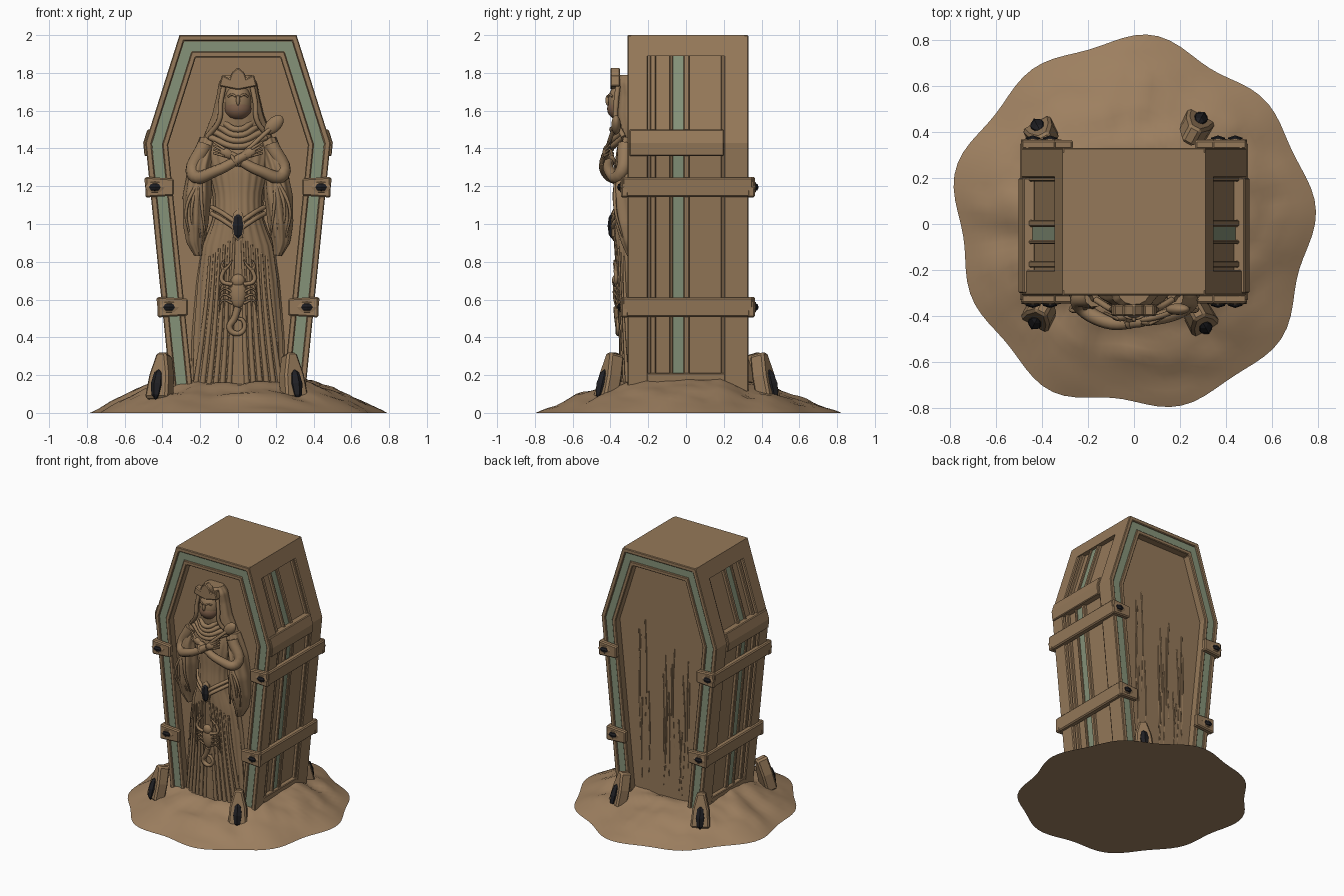
import bpy, bmesh, math, random
from mathutils import Vector, Matrix, Euler, noise

random.seed(4)
if "Cube" in bpy.data.objects:
    bpy.data.objects.remove(bpy.data.objects["Cube"])


def material(name, colour):
    m = bpy.data.materials.new(name)
    m.use_nodes = True
    m.diffuse_color = (*colour, 1)
    m.node_tree.nodes["Principled BSDF"].inputs["Base Color"].default_value = (*colour, 1)
    return m


WOOD = material("tan wood", (.30, .19, .10))
SAND = material("sand", (.34, .215, .117))
TEAL = material("faded teal", (.235, .29, .19))
DARK = material("black gem", (.014, .014, .017))
VEIL = material("veil brown", (.20, .11, .065))


def activate(obj):
    for o in bpy.context.selected_objects:
        o.select_set(False)
    obj.select_set(True)
    bpy.context.view_layer.objects.active = obj


def finish(name, bm, mat, smooth=False, bevel=0):
    bmesh.ops.recalc_face_normals(bm, faces=bm.faces)
    mesh = bpy.data.meshes.new(name)
    bm.to_mesh(mesh)
    bm.free()
    mesh.materials.append(mat)
    obj = bpy.data.objects.new(name, mesh)
    bpy.context.collection.objects.link(obj)
    if smooth:
        activate(obj)
        bpy.ops.object.shade_smooth_by_angle(angle=math.radians(45))
    if bevel:
        mod = obj.modifiers.new("worn edge", "BEVEL")
        mod.width = bevel
        mod.segments = 1
    return obj


def loft(name, rings, mat, smooth=True):
    bm = bmesh.new()
    rows = [[bm.verts.new(p) for p in ring] for ring in rings]
    n = len(rows[0])
    for a, b in zip(rows, rows[1:]):
        for i in range(n):
            bm.faces.new((a[i], a[(i + 1) % n], b[(i + 1) % n], b[i]))
    bm.faces.new(rows[0])
    bm.faces.new(rows[-1])
    return finish(name, bm, mat, smooth)


def prism(name, outline, y0, y1, mat, bevel=0):
    obj = loft(name, [[(x, y, z) for x, z in outline] for y in (y0, y1)], mat, False)
    if bevel:
        mod = obj.modifiers.new("worn edge", "BEVEL")
        mod.width, mod.segments = bevel, 1
    return obj


def ball(name, loc, scale, mat, turn=0, faceted=False):
    bm = bmesh.new()
    if faceted:
        bmesh.ops.create_uvsphere(bm, u_segments=6, v_segments=4, radius=1)
    else:
        bmesh.ops.create_uvsphere(bm, u_segments=20, v_segments=12, radius=1)
    bm.transform(Matrix.LocRotScale(Vector(loc), Euler((0, turn, 0)), Vector(scale)))
    return finish(name, bm, mat, not faceted)


def tube(name, points, radius, mat, taper=(1, 1)):
    curve = bpy.data.curves.new(name, "CURVE")
    curve.dimensions = "3D"
    curve.bevel_depth, curve.bevel_resolution = radius, 2
    curve.resolution_u, curve.use_fill_caps = 6, True
    spline = curve.splines.new("BEZIER")
    spline.bezier_points.add(len(points) - 1)
    for i, (bp, p) in enumerate(zip(spline.bezier_points, points)):
        bp.co = p
        bp.handle_left_type = bp.handle_right_type = "AUTO"
        t = i / (len(points) - 1)
        bp.radius = taper[0] * (1 - t) + taper[1] * t
    curve.materials.append(mat)
    obj = bpy.data.objects.new(name, curve)
    bpy.context.collection.objects.link(obj)
    activate(obj)
    bpy.ops.object.convert(target="MESH")


# Casket outline, offset inwards by d and open at the bottom
TOP, BEND, FOOT = Vector((.31, 2)), Vector((.49, 1.43)), Vector((.35, .05))


def outline(d):
    n1 = Vector((TOP.y - BEND.y, BEND.x - TOP.x)).normalized()
    n2 = Vector((BEND.y - FOOT.y, FOOT.x - BEND.x)).normalized()
    c1, c2 = n1.dot(BEND) - d, n2.dot(BEND) - d
    det = n1.x * n2.y - n1.y * n2.x
    zt = TOP.y - d
    half = [((c2 - n2.y * FOOT.y) / n2.x, FOOT.y),
            ((c1 * n2.y - n1.y * c2) / det, (n1.x * c2 - n2.x * c1) / det),
            ((c1 - n1.y * zt) / n1.x, zt)]
    return [(-x, z) for x, z in half] + half[::-1]


def edge_x(z):
    a, b = (BEND, TOP) if z > BEND.y else (FOOT, BEND)
    return a.x + (b.x - a.x) * (z - a.y) / (b.y - a.y)


def frame(name, d0, d1, y0, y1, mat, bevel=0):
    prism(name, outline(d0) + outline(d1)[::-1], y0, y1, mat, bevel)


def side_board(name, z0, z1, y0, y1, out, thick, mat, bevel=.005):
    zs = [z0] + ([BEND.y] if z0 < BEND.y < z1 else []) + [z1]
    pts = [(edge_x(z) + out, z) for z in zs] + [(edge_x(z) + out - thick, z) for z in zs[::-1]]
    for s, side in ((1, "left"), (-1, "right")):
        prism(side + "_" + name, [(s * x, z) for x, z in pts], y0, y1, mat, bevel)


# Casket body, front and back frames
prism("casket_core", outline(.035), -.25, .27, WOOD)
for name, face, back in (("front", -.31, -.2), ("back", .33, .2)):
    s = 1 if face > 0 else -1
    frame(name + "_frame", 0, .115, back, face - s * .014, WOOD, .006)
    frame(name + "_outer_lip", 0, .032, face - s * .03, face, WOOD, .005)
    frame(name + "_inner_lip", .088, .118, face - s * .06, face, WOOD, .005)
    frame(name + "_teal_inlay", .034, .086, face - s * .02, face - s * .008, TEAL)
e = edge_x(1.89)
prism("top_board", [(-e, 1.89), (-.31, 2), (.31, 2), (e, 1.89)], -.29, .31, WOOD)

# Side boards, rails and straps
side_board("bend_rail", 1.36, 1.5, -.3, .2, .012, .05, WOOD)
side_board("foot_rail", .06, .21, -.21, .21, 0, .06, WOOD)
for z0, z1 in ((.2, 1.37), (1.49, 1.9)):
    side_board("teal_strip", z0, z1, -.07, -.012, -.026, .02, TEAL, 0)
    for y, w in ((-.19, .03), (-.088, .018), (-.012, .03), (.185, .02)):
        side_board("batten", z0, z1, y, y + w, -.012, .04, WOOD)
for mid, gem_x in ((1.195, .44), (.56, .365)):
    side_board("strap", mid - .052, mid + .052, -.335, .355, .025, .045, WOOD, .008)
    x0, x1 = gem_x - .10, edge_x(mid) + .024
    for s in (1, -1):
        for y, t in ((-.325, -1), (.345, 1)):
            prism("strap_clasp", [(s * x0, mid - .045), (s * x1, mid - .055),
                                  (s * x1, mid + .055), (s * x0, mid + .045)],
                  y - .02, y + .02, WOOD, .008)
            ball("clasp_setting", (s * gem_x, y + t * .012, mid), (.06, .018, .036), WOOD, 0, True)
            ball("clasp_gem", (s * gem_x, y + t * .02, mid), (.036, .02, .022), DARK, 0, True)

# Raised grain on the back panel
for i in range(16):
    x, low = random.uniform(-.24, .24), random.uniform(.1, .8)
    high = low + random.uniform(.4, .9)
    tube("back_grain", [(x, .268, low), (x + random.uniform(-.02, .02), .27, (low + high) / 2),
                        (x, .268, high)], .007, WOOD, (.4, .8))


# Sand mound
def sand_ring(t):
    ring = []
    for i in range(96):
        a = math.tau * i / 96
        edge = .775 + .02 * math.sin(9 * a + 1) + .013 * math.sin(5 * a) + .012 * math.cos(2 * a + 2)
        r = t * edge
        x, y = r * math.cos(a), r * math.sin(a)
        s = max(0, (r - .35) / (edge - .35))
        bump = noise.noise(Vector((x * 4, y * 8, 1))) + .5 * noise.noise(Vector((x * 11, y * 13, 3)))
        z = (.185 - .03 * math.sin(a) ** 2) * (1 - s ** 1.2) + .026 * bump * min(1, 4 * (1 - t))
        ring.append((x, y * 1.02, max(0, z) if t < 1 else 0))
    return ring


loft("sand_mound", [sand_ring(.2 + .8 * k / 18) for k in range(19)], SAND)

# Corner shards with gems
SHARD = [(-.068, 0), (-.058, .13), (-.028, .25), (.028, .25), (.058, .13), (.068, 0)]
for x, y in ((-.42, -.41), (.30, -.43), (-.41, .41), (.28, .44)):
    turn = math.copysign(.5, x)
    spin = turn if y < 0 else math.pi - turn
    place = Matrix.LocRotScale(Vector((x, y, .07)), Euler((-.25, 0, spin)), None)
    prism("corner_shard", SHARD, -.04, .045, WOOD, .012).matrix_world = place
    ball("shard_gem", (0, -.035, .075), (.034, .035, .085), DARK, 0, True).matrix_world = place


# Figure: stacked oval sections (z, centre x, centre y, half width, half depth)
def section(table, z):
    for a, b in zip(table, table[1:]):
        if z <= b[0]:
            t = max(0, (z - a[0]) / (b[0] - a[0]))
            return [p + (q - p) * t for p, q in zip(a, b)]
    return table[-1]


def drape(name, table, folds, depth, sway=0):
    rings = []
    for k in range(31):
        z = table[0][0] + (table[-1][0] - table[0][0]) * k / 30
        _, cx, cy, rx, ry = section(table, z)
        ring = []
        for i in range(96):
            a = math.tau * i / 96
            f = 1 + depth * math.sin(folds * a + sway * z)
            ring.append((cx + rx * f * math.cos(a), cy + ry * f * math.sin(a), z))
        rings.append(ring)
    loft(name, rings, WOOD)


ROBE = [(.08, 0, -.25, .25, .085), (.4, 0, -.25, .24, .095), (.7, 0, -.25, .215, .11),
        (.88, 0, -.25, .19, .125), (1.02, 0, -.25, .135, .135), (1.15, 0, -.25, .13, .125),
        (1.3, 0, -.25, .17, .13), (1.42, 0, -.25, .2, .11), (1.5, 0, -.25, .13, .09)]
HOOD = [(1.43, 0, -.26, .19, .085), (1.5, 0, -.27, .165, .1), (1.58, 0, -.28, .135, .1),
        (1.68, 0, -.28, .112, .09), (1.75, 0, -.29, .1, .085), (1.79, 0, -.29, .07, .06)]
drape("robe", ROBE, 22, .022, 3)
drape("hood", HOOD, 14, .015)


def on_robe(x, z, lift=0):
    _, _, cy, rx, ry = section(ROBE, z)
    u = min(.97, abs(x) / rx)
    return (x, cy - ry * math.sqrt(1 - u * u) - lift, z)


# Face, veil and crown
ball("face", (0, -.345, 1.645), (.072, .068, .1), WOOD)
ball("face_veil", (0, -.345, 1.61), (.073, .073, .062), VEIL)
ball("nose", (0, -.415, 1.655), (.01, .012, .028), WOOD)
prism("crown", [(-.1, 1.73), (-.085, 1.79), (-.045, 1.77), (-.035, 1.8), (0, 1.83), (.035, 1.8),
                (.045, 1.77), (.085, 1.79), (.1, 1.73), (0, 1.71)], -.4, -.35, WOOD, .006)
for k in range(4):
    w, z = .09 + .02 * k, 1.55 - .03 * k
    tube("cowl_fold", [(-w, -.33, z), (0, -.39, z - .05), (w, -.33, z)], .017, WOOD)

for s, side in ((1, "left"), (-1, "right")):
    tube(side + "_brow", [(s * .012, -.412, 1.675), (s * .03, -.405, 1.685), (s * .052, -.39, 1.675)], .006, WOOD)
    tube(side + "_veil_edge", [(s * .075, -.36, 1.73), (s * .092, -.37, 1.64), (s * .1, -.37, 1.55),
                               (s * .165, -.33, 1.46)], .014, WOOD)
    # Sleeves and crossed arms
    drape(side + "_sleeve", [(.83, s * .21, -.27, .02, .04), (.9, s * .228, -.27, .045, .07),
                             (1.0, s * .225, -.27, .065, .1), (1.15, s * .215, -.27, .074, .115),
                             (1.3, s * .2, -.27, .06, .1), (1.46, s * .15, -.27, .05, .06)], 9, .05, 9)
    for k in range(4):
        x = s * (.17 + .028 * k)
        tube("sleeve_fold", [(s * .2, -.37, 1.24), (x + s * .02, -.375, 1.08), (x, -.335, .93)],
             .012, WOOD, (1, .4))
    y = -.405 if s > 0 else -.425
    tube(side + "_arm", [(s * .175, -.32, 1.42), (s * .235, -.35, 1.26), (s * .12, y, 1.28),
                         (-s * .04, y, 1.365)], .036, WOOD, (1.2, .65))
    ball(side + "_cuff", (s * .02, y, 1.335), (.014, .032, .036), WOOD, s * .5)
    ball(side + "_hand", (-s * .06, y, 1.375), (.038, .018, .025), WOOD, s * .5)
    for k in range(4):
        tube(side + "_finger", [(-s * .07, y - .008, 1.36 + .012 * k),
                                (-s * .13, y + .02, 1.375 + .02 * k)], .008, WOOD, (1, .7))
    # Belt and skirt folds
    for drop in (0, .035):
        tube("belt", [on_robe(s * .14, 1.09 - drop, .004), on_robe(s * .07, 1.05 - drop, .006),
                      on_robe(0, 1.0 - drop, .008)], .013, WOOD)
    for k in range(6):
        top, foot = .02 + .026 * k, .05 + .036 * k
        tube("skirt_fold", [on_robe(s * top, .93 - .02 * k), on_robe(s * (top + .012), .65),
                            on_robe(s * (top + foot) / 2, .4), on_robe(s * foot, .1)],
             .013, WOOD, (.5, 1.2))
    # Scorpion claws and legs
    tube("scorpion_claw", [on_robe(s * .03, .68, .02), on_robe(s * .085, .7, .02),
                           on_robe(s * .075, .76, .015)], .011, WOOD)
    for tip in (.03, .07):
        tube("scorpion_pincer", [on_robe(s * .078, .75, .015), on_robe(s * (tip + .015), .785, .015),
                                 on_robe(s * tip, .81, .012)], .01, WOOD, (1, .3))
    for k in range(4):
        z = .67 - .03 * k
        tube("scorpion_leg", [on_robe(s * .03, z, .015), on_robe(s * .08, z + .015, .022),
                              on_robe(s * .1, z - .045, .008)], .007, WOOD, (1, .5))

# Sceptre, belt gem and scorpion body
tube("sceptre", [(-.04, -.42, 1.3), (.08, -.41, 1.42), (.2, -.37, 1.53)], .012, WOOD)
ball("sceptre_head", (.19, -.37, 1.525), (.038, .025, .062), WOOD, math.radians(45))
ball("belt_gem_setting", (0, -.385, .995), (.042, .018, .085), WOOD, 0, True)
ball("belt_gem", (0, -.393, .99), (.033, .022, .068), DARK, 0, True)
ball("scorpion_body", on_robe(0, .64, .005), (.045, .026, .085), WOOD)
ball("scorpion_head", on_robe(0, .7, .008), (.036, .024, .035), WOOD)
tail = [(0, .56), (-.02, .5), (-.045, .45), (-.01, .42), (.03, .44), (.025, .49), (0, .5)]
tube("scorpion_tail", [on_robe(x, z, .012) for x, z in tail], .017, WOOD, (1.2, .5))
